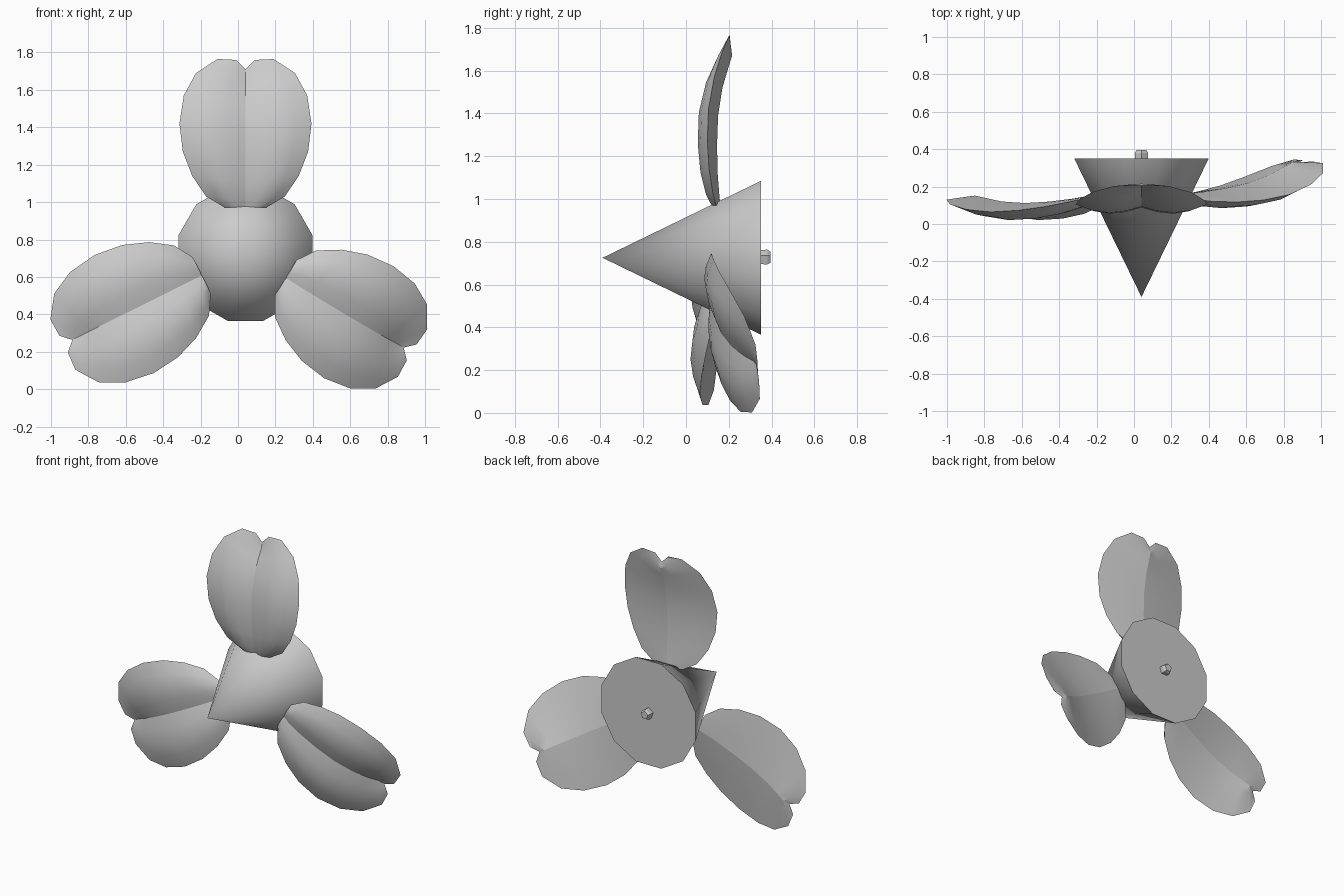
import bpy, bmesh, math
from mathutils import Matrix

if "Cube" in bpy.data.objects:
    bpy.data.objects.remove(bpy.data.objects["Cube"])

grey = bpy.data.materials.new("plain_grey")
grey.diffuse_color = (0.6, 0.6, 0.6, 1)
grey.use_nodes = True
grey.node_tree.nodes["Principled BSDF"].inputs["Base Color"].default_value = grey.diffuse_color
HUB = (0.04, 0.0, 0.725)   # spin axis runs along y through this point


def finish(name, bm, angle):
    bmesh.ops.remove_doubles(bm, verts=bm.verts, dist=0.0005)
    bmesh.ops.recalc_face_normals(bm, faces=bm.faces)
    me = bpy.data.meshes.new(name)
    bm.to_mesh(me)
    bm.free()
    me.materials.append(grey)
    ob = bpy.data.objects.new(name, me)
    bpy.context.collection.objects.link(ob)
    bpy.ops.object.select_all(action='DESELECT')
    ob.select_set(True)
    bpy.context.view_layer.objects.active = ob
    bpy.ops.object.shade_smooth_by_angle(angle=math.radians(angle))
    return ob


def spin_cone(name, sides, r_front, r_back, y0, y1, angle):
    """Cone or cylinder on the spin axis, from y0 (front) to y1 (back)."""
    bm = bmesh.new()
    m = (Matrix.Translation((HUB[0], (y0 + y1) / 2, HUB[2]))
         @ Matrix.Rotation(math.radians(-90), 4, 'X')
         @ Matrix.Rotation(math.pi / sides, 4, 'Z'))
    bmesh.ops.create_cone(bm, cap_ends=True, segments=sides, radius1=r_front,
                          radius2=r_back, depth=y1 - y0, matrix=m)
    return finish(name, bm, angle)


# Pointed nose cone and the small stub behind it
spin_cone("nose_cone", 12, 0.0, 0.372, -0.39, 0.35, 40)
spin_cone("shaft_stub", 5, 0.036, 0.038, 0.33, 0.38, 20)
spin_cone("shaft_stub_end", 5, 0.038, 0.028, 0.38, 0.395, 20)

# Blade rows: half width, rim height, midline height, backward bend, thickness
ROWS = [
    (0.11, 0.00, 0.000, 0.000, 0.45),
    (0.21, 0.06, 0.040, -0.015, 0.70),
    (0.285, 0.17, 0.140, -0.032, 0.90),
    (0.335, 0.30, 0.280, -0.040, 1.00),
    (0.353, 0.45, 0.420, -0.035, 1.00),
    (0.33, 0.60, 0.550, -0.008, 0.85),
    (0.265, 0.72, 0.640, 0.030, 0.60),
    (0.15, 0.795, 0.700, 0.062, 0.30),
    (0.05, 0.79, 0.740, 0.066, 0.00),
]
# Lens section from midline to rim: position, front bulge, back bulge
SECTION = [(0, -0.012, 0.045), (0.25, -0.036, 0.036), (0.5, -0.045, 0.025),
           (0.75, -0.032, 0.013), (1, 0, 0)]


def blade(name, turn, tilt, twist, stretch, root):
    bm = bmesh.new()
    m = (Matrix.Translation(HUB)
         @ Matrix.Rotation(math.radians(turn), 4, 'Y')
         @ Matrix.Translation((0, 0.14, root))
         @ Matrix.Rotation(math.radians(tilt), 4, 'X')
         @ Matrix.Rotation(math.radians(twist), 4, 'Z')
         @ Matrix.Diagonal((1, 1, stretch, 1)))
    section = [(-t, f, b) for t, f, b in SECTION[:0:-1]] + SECTION
    grids = []
    for side in (1, 2):                       # front skin, back skin
        grid = []
        for half, rim, mid, bend, thick in ROWS:
            grid.append([bm.verts.new((s[0] * half, bend + s[side] * thick,
                                       mid + (rim - mid) * abs(s[0])))
                         for s in section])
        for a, b in zip(grid, grid[1:]):
            for i in range(len(section) - 1):
                bm.faces.new((a[i], a[i + 1], b[i + 1], b[i]))
        # crisp crease along the midline
        c = len(SECTION) - 1
        for a, b in zip(grid, grid[1:]):
            bm.edges.get((a[c], b[c])).smooth = False
        grids.append(grid)
    f, b = grids[0][0], grids[1][0]           # close the root
    for i in range(len(section) - 1):
        if i == 0:
            bm.faces.new((f[0], f[1], b[1]))
        elif i == len(section) - 2:
            bm.faces.new((f[i], f[i + 1], b[i]))
        else:
            bm.faces.new((f[i], f[i + 1], b[i + 1], b[i]))
    bm.transform(m)
    return finish(name, bm, 25)


# Three notched blades, each set at its own tilt
blade("top_blade", 0, 0, 0, 1.0, 0.245)
blade("left_blade", -116.5, 5, 0, 1.04, 0.262)
blade("right_blade", 121, -9.5, 4, 1.02, 0.25)
